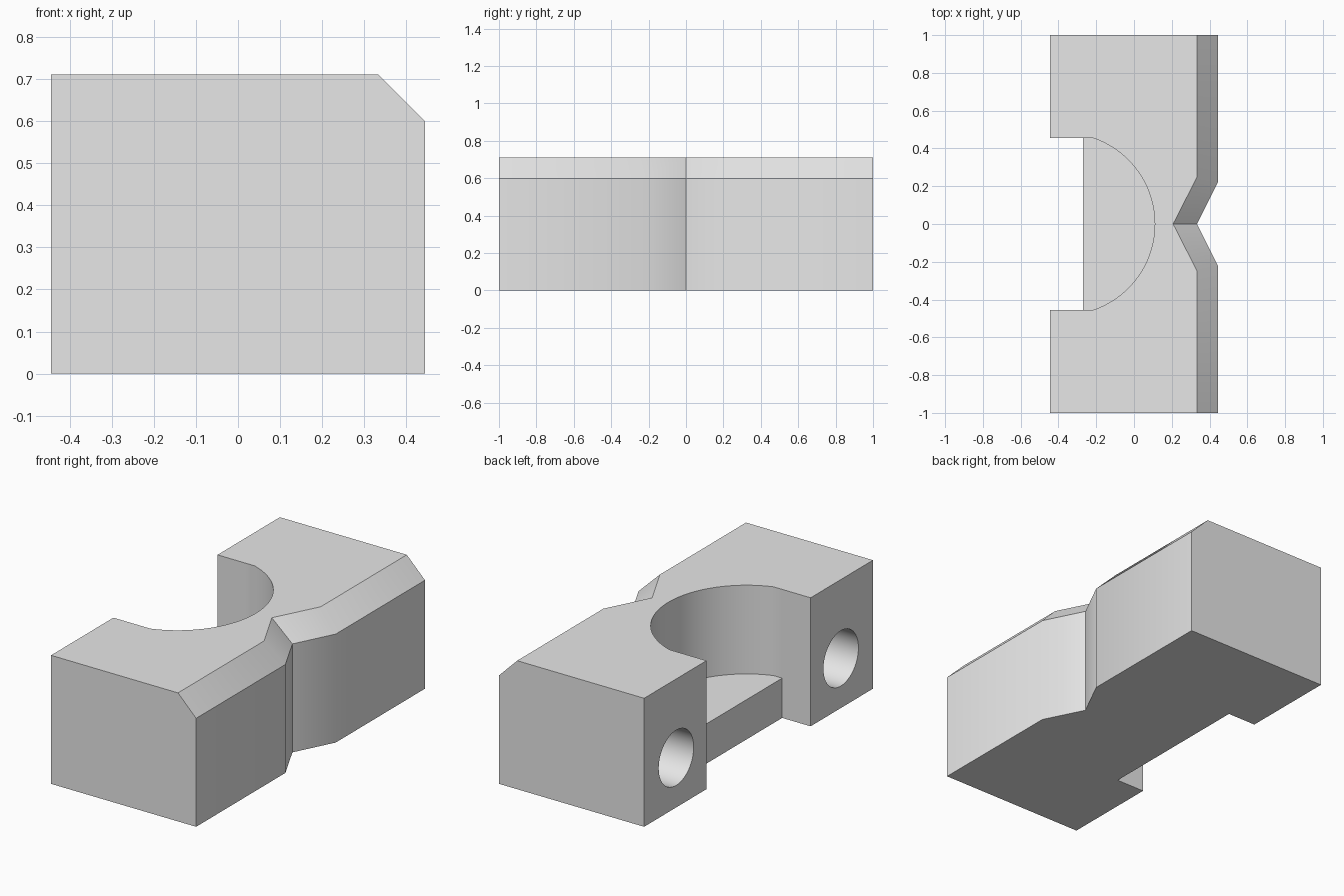
import bpy
import bmesh
from math import radians, sin, cos, asin

cube = bpy.data.objects.get("Cube")
if cube:
    bpy.data.objects.remove(cube, do_unlink=True)

HALF_X, HEIGHT, CHAMFER = 0.444, 0.711, 0.111
SLOT_Y, SHELF_X, SHELF_Z = 0.455, -0.27, 0.22
POCKET_X, POCKET_R = -0.37, 0.48
HOLE_Y, HOLE_Z, HOLE_R, HOLE_DEPTH = 0.72, 0.275, 0.153, 0.5

grey = bpy.data.materials.new("light grey")
grey.use_nodes = True
grey.diffuse_color = (0.8, 0.8, 0.8, 1)
grey.node_tree.nodes["Principled BSDF"].inputs["Base Color"].default_value = (0.8, 0.8, 0.8, 1)


def loft(name, layers):
    """Solid through stacked outlines, given as (z, points) with equal point counts."""
    bm = bmesh.new()
    rings = [[bm.verts.new((x, y, z)) for x, y in pts] for z, pts in layers]
    bm.faces.new(rings[0][::-1])
    bm.faces.new(rings[-1])
    for low, high in zip(rings, rings[1:]):
        for i in range(len(low)):
            j = (i + 1) % len(low)
            bm.faces.new((low[i], low[j], high[j], high[i]))
    bmesh.ops.recalc_face_normals(bm, faces=bm.faces)
    mesh = bpy.data.meshes.new(name)
    bm.to_mesh(mesh)
    bm.free()
    obj = bpy.data.objects.new(name, mesh)
    bpy.context.collection.objects.link(obj)
    mesh.materials.append(grey)
    return obj


def cut(target, cutter):
    cutter.hide_render = True
    mod = target.modifiers.new("cut", "BOOLEAN")
    mod.operation = "DIFFERENCE"
    mod.solver = "EXACT"
    mod.object = cutter
    bpy.context.view_layer.objects.active = target
    bpy.ops.object.modifier_apply(modifier=mod.name)
    bpy.data.objects.remove(cutter, do_unlink=True)


def outline(face_x, notch_x, notch_y):
    """Block plan with a V notch in the +x side."""
    return [(-HALF_X, -1), (face_x, -1), (face_x, -notch_y), (notch_x, 0),
            (face_x, notch_y), (face_x, 1), (-HALF_X, 1)]


# Block with V notch and chamfered upper edge
wide = outline(HALF_X, 0.333, 0.22)
narrow = outline(HALF_X - CHAMFER, 0.207, 0.247)
block = loft("clamp_block", [(0, wide), (HEIGHT - CHAMFER, wide), (HEIGHT, narrow)])

# Open slot behind the shelf
slot = [(-1, -SLOT_Y), (SHELF_X, -SLOT_Y), (SHELF_X, SLOT_Y), (-1, SLOT_Y)]
cut(block, loft("slot_cutter", [(-1, slot), (1, slot)]))

# Round pocket above the shelf
end = asin(SLOT_Y / POCKET_R)
steps = 48
arc = [(POCKET_X + POCKET_R * cos(a), POCKET_R * sin(a))
       for a in (end * (2 * i / steps - 1) for i in range(1, steps))]
corner_x = POCKET_X + POCKET_R * cos(end)
pocket = [(-1, -SLOT_Y), (corner_x, -SLOT_Y), *arc, (corner_x, SLOT_Y), (-1, SLOT_Y)]
cut(block, loft("pocket_cutter", [(SHELF_Z, pocket), (1, pocket)]))

# Blind round holes in both feet
for side in (-1, 1):
    bpy.ops.mesh.primitive_cylinder_add(
        vertices=48, radius=HOLE_R, depth=2 * HOLE_DEPTH,
        location=(-HALF_X, side * HOLE_Y, HOLE_Z), rotation=(0, radians(90), 0))
    drill = bpy.context.object
    drill.data.materials.append(grey)
    cut(block, drill)

bpy.ops.object.select_all(action="DESELECT")
block.select_set(True)
bpy.context.view_layer.objects.active = block
bpy.ops.object.shade_smooth_by_angle(angle=radians(30))
